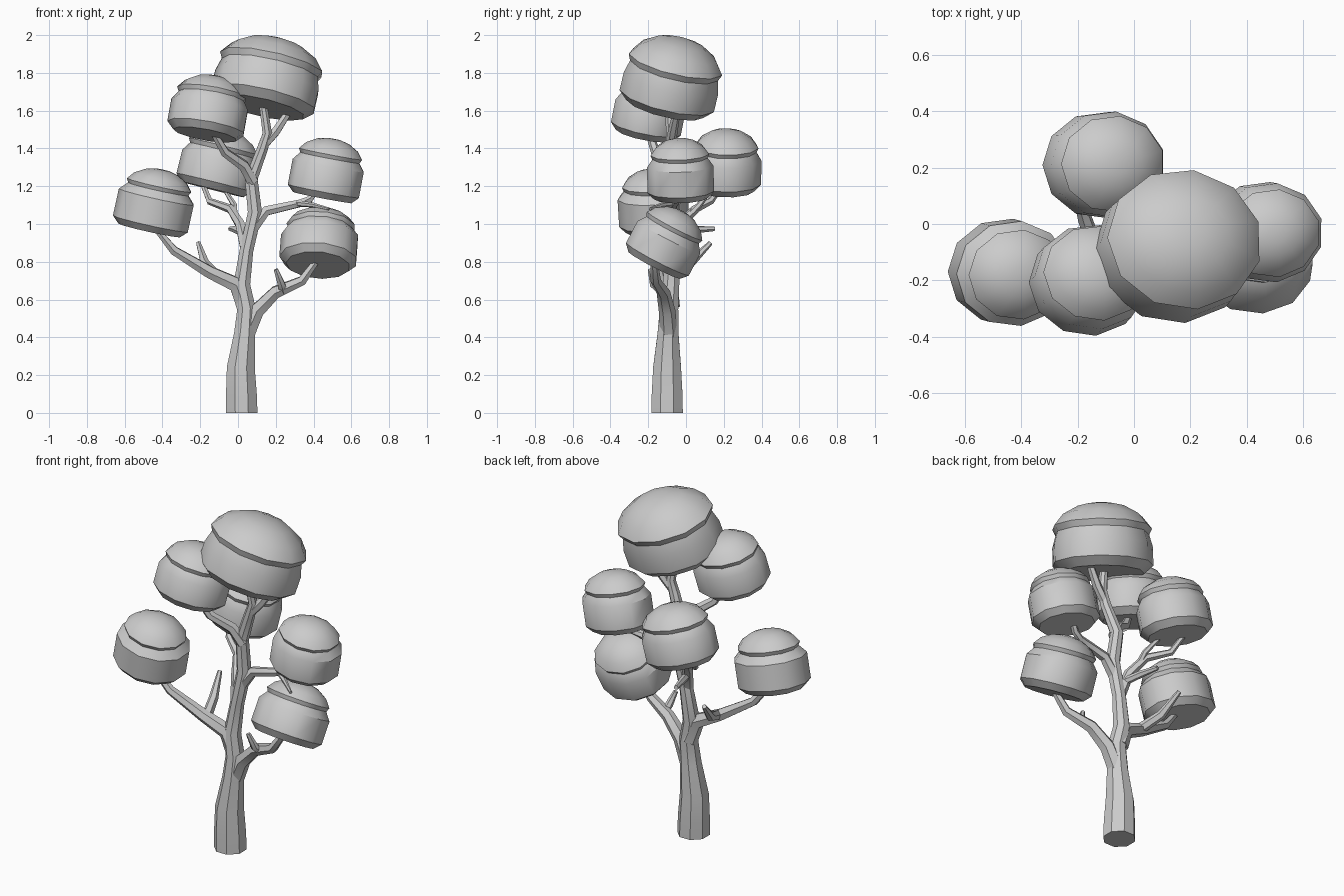
import bpy, bmesh, math
from mathutils import Vector

cube = bpy.data.objects.get("Cube")
if cube:
    bpy.data.objects.remove(cube, do_unlink=True)

grey = bpy.data.materials.new("plain_grey")
grey.use_nodes = True
grey.diffuse_color = (0.6, 0.6, 0.6, 1)
grey.node_tree.nodes["Principled BSDF"].inputs["Base Color"].default_value = (0.6, 0.6, 0.6, 1)

UP = Vector((0, 0, 1))


def loft(name, rings, sides, smooth_angle, squash=1):
    """Skin a list of (centre, axis, radius) rings into a closed solid."""
    bm = bmesh.new()
    loops = []
    for centre, axis, radius in rings:
        turn = UP.rotation_difference(Vector(axis).normalized())
        loop = []
        for i in range(sides):
            a = math.tau * (i + 0.5) / sides
            spoke = Vector((math.cos(a), math.sin(a) * squash, 0)) * radius
            loop.append(bm.verts.new(Vector(centre) + turn @ spoke))
        loops.append(loop)
    for low, high in zip(loops, loops[1:]):
        for i in range(sides):
            j = (i + 1) % sides
            bm.faces.new((low[i], low[j], high[j], high[i]))
    bm.faces.new(list(reversed(loops[0])))
    bm.faces.new(loops[-1])
    bmesh.ops.recalc_face_normals(bm, faces=bm.faces)
    mesh = bpy.data.meshes.new(name)
    bm.to_mesh(mesh)
    bm.free()
    mesh.materials.append(grey)
    obj = bpy.data.objects.new(name, mesh)
    bpy.context.collection.objects.link(obj)
    bpy.ops.object.select_all(action='DESELECT')
    obj.select_set(True)
    bpy.context.view_layer.objects.active = obj
    bpy.ops.object.shade_smooth_by_angle(angle=math.radians(smooth_angle))


def branch(name, points, sides=6):
    """Tapered limb through (x, y, z, radius) points."""
    spots = [Vector(p[:3]) for p in points]
    rings = []
    for i, p in enumerate(points):
        before, after = spots[max(i - 1, 0)], spots[min(i + 1, len(spots) - 1)]
        rings.append((spots[i], UP if p[2] == 0 else after - before, p[3]))
    loft(name, rings, sides, 40)


def clump(name, rim, axis, radius, depth, flare, chamfer=0.2):
    """Foliage puff: domed cap with an overhanging rim above a chamfered drum."""
    axis = Vector(axis).normalized()
    profile = [(flare * 0.82, -depth), (flare, -depth + chamfer * radius),
               (flare, -0.36 * radius), (0.94, -0.12 * radius), (1, 0),
               (0.82, 0.22 * radius), (0.5, 0.4 * radius), (0.2, 0.47 * radius)]
    rings = [(Vector(rim) + axis * h, axis, r * radius) for r, h in profile]
    loft(name, rings, 11, 36, 0.91)


# Trunk
branch("trunk", [(.02, -.1, 0, .09), (.018, -.1, .1, .088), (.015, -.1, .24, .08),
                 (.035, -.095, .42, .06), (.045, -.09, .55, .053), (.02, -.08, .68, .048),
                 (.045, -.07, .86, .039), (.09, -.07, 1.06, .041), (.07, -.06, 1.24, .037),
                 (.13, -.08, 1.4, .031), (.155, -.08, 1.48, .027), (.12, -.1, 1.72, .02)], 8)

# Main limbs
branch("crown_limb", [(.14, -.08, 1.42, .025), (.2, -.07, 1.49, .026), (.3, -.04, 1.64, .017)])
branch("right_upper_limb", [(.08, -.07, 1.22, .034), (.03, -.1, 1.31, .031),
                            (-.07, -.16, 1.38, .026), (-.15, -.21, 1.52, .016)])
branch("right_low_limb", [(.035, -.08, .56, .048), (-.01, -.09, .68, .046), (-.15, -.11, .745, .036),
                          (-.34, -.15, .86, .026), (-.43, -.17, .97, .017)])
branch("left_low_limb", [(.04, -.09, .4, .048), (.1, -.1, .54, .044), (.2, -.12, .64, .036),
                         (.34, -.16, .7, .028), (.42, -.17, .81, .018)])
branch("left_upper_limb", [(.08, -.07, .98, .034), (.15, -.07, 1.07, .029), (.33, -.06, 1.11, .022),
                           (.38, -.04, 1.13, .02), (.42, -.02, 1.19, .014)])
branch("back_limb", [(.04, -.07, .88, .034), (.01, -.03, 1.0, .028), (-.04, .05, 1.08, .024),
                     (-.15, .13, 1.12, .019), (-.19, .2, 1.22, .014)])

# Short twigs
branch("right_twig", [(-.13, -.11, .74, .03), (-.175, .02, .79, .026), (-.21, .13, .9, .013)])
branch("left_twig", [(.24, -.13, .65, .026), (.23, -.17, .68, .022), (.2, -.19, .76, .013)])
branch("left_upper_twig", [(.31, -.06, 1.11, .018), (.4, -.13, 1.1, .013), (.48, -.19, 1.08, .008)])
branch("back_twig", [(.03, -.05, .95, .022), (-.01, .05, .97, .02), (-.04, .15, .975, .013)])
branch("back_upper_twig", [(-.02, .02, 1.05, .02), (-.02, .07, 1.1, .016), (-.07, .13, 1.18, .011)])

# Foliage
clump("crown_foliage", (.18, -.055, 1.852), (.23, .24, 1), .282, .248, 1.01, .16)
clump("right_upper_foliage", (-.135, -.175, 1.695), (.18, .2, 1), .19, .23, 1.1)
clump("right_low_foliage", (-.415, -.18, 1.205), (.22, -.06, 1), .177, .245, 1.17)
clump("back_foliage", (-.075, .213, 1.41), (.25, .02, 1), .19, .235, 1.1)
clump("left_upper_foliage", (.493, -.033, 1.37), (.19, -.03, 1), .173, .235, 1.13)
clump("left_low_foliage", (.44, -.06, .99), (.08, .52, 1), .184, .235, 1.13)
